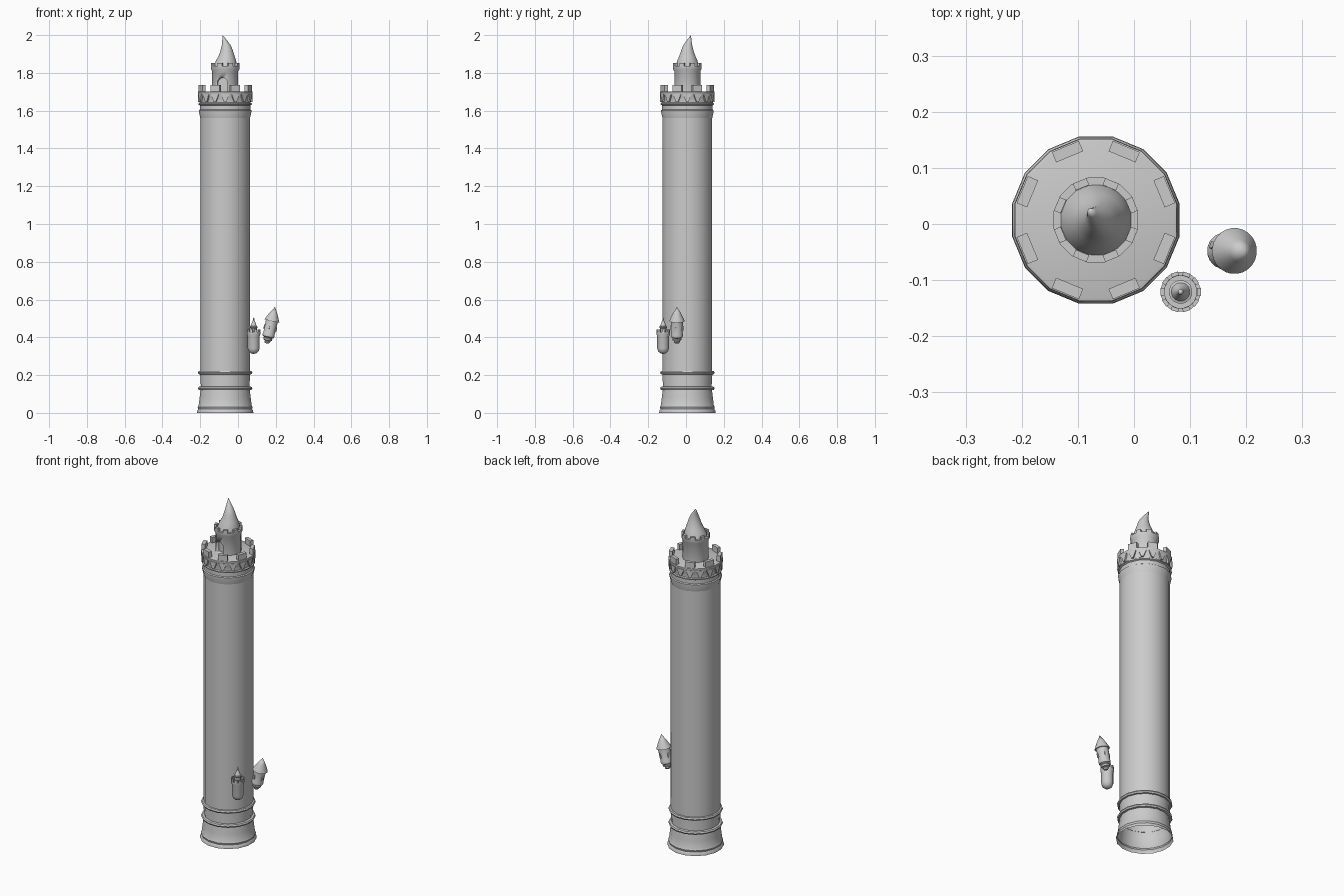
import bpy, bmesh
from math import sin, cos, pi, radians
from mathutils import Matrix, Vector

if "Cube" in bpy.data.objects:
    bpy.data.objects.remove(bpy.data.objects["Cube"], do_unlink=True)

stone = bpy.data.materials.new("grey_stone")
stone.use_nodes = True
stone.diffuse_color = (0.6, 0.6, 0.6, 1)
stone.node_tree.nodes["Principled BSDF"].inputs["Base Color"].default_value = (0.6, 0.6, 0.6, 1)

TOWER = Matrix.Translation((-0.068, 0.007, 0))
SMALL = Matrix.Translation((0.083, -0.121, 0))
LEANING = Matrix.Translation((0.152, -0.048, 0.367)) @ Matrix.Rotation(radians(12.8), 4, 'Y')


def finish(name, bm, frame, angle=32):
    bmesh.ops.remove_doubles(bm, verts=bm.verts, dist=1e-5)
    bmesh.ops.recalc_face_normals(bm, faces=bm.faces)
    mesh = bpy.data.meshes.new(name)
    bm.to_mesh(mesh)
    bm.free()
    mesh.materials.append(stone)
    mesh.shade_smooth()
    mesh.set_sharp_from_angle(angle=radians(angle))
    obj = bpy.data.objects.new(name, mesh)
    bpy.context.collection.objects.link(obj)
    obj.matrix_world = frame
    return obj


def lathe(name, frame, profile, sides=16):
    """Turn (radius, z[, dx, dy]) points about the frame's z axis."""
    bm = bmesh.new()
    rings = []
    for point in profile:
        r, z, dx, dy = (tuple(point) + (0, 0))[:4]
        angles = [2 * pi * (i + 0.5) / sides for i in range(sides)]
        rings.append([bm.verts.new((dx + r * cos(a), dy + r * sin(a), z)) for a in angles])
    for low, high in zip(rings, rings[1:]):
        for i in range(sides):
            j = (i + 1) % sides
            bm.faces.new((low[i], low[j], high[j], high[i]))
    return finish(name, bm, frame)


def blocks(name, frame, count, radius, z, size, start=0.0, foot=1.0):
    """Ring of blocks; foot scales the width at the bottom."""
    bm = bmesh.new()
    for k in range(count):
        turn = Matrix.Rotation(2 * pi * k / count + start, 4, 'Z')
        for v in bmesh.ops.create_cube(bm, size=1)["verts"]:
            width = size[1] * (foot if v.co.z < 0 else 1)
            v.co = turn @ Vector((radius + v.co.x * size[0], v.co.y * width, z + v.co.z * size[2]))
    return finish(name, bm, frame, 20)


def arch(name, frame, angle, radius, z, width, height, depth):
    """Arched prism standing across a radius at the given angle."""
    bm = bmesh.new()
    w = width / 2
    outline = [(-w, 0), (w, 0), (w, height * 0.72), (w * 0.6, height * 0.92),
               (0, height), (-w * 0.6, height * 0.92), (-w, height * 0.72)]
    turn = Matrix.Rotation(angle, 4, 'Z')
    face = bm.faces.new([bm.verts.new(turn @ Vector((radius, y, z + h))) for y, h in outline])
    out = bmesh.ops.extrude_face_region(bm, geom=[face])["geom"]
    shift = turn @ Vector((depth, 0, 0))
    bmesh.ops.translate(bm, vec=shift, verts=[v for v in out if isinstance(v, bmesh.types.BMVert)])
    return finish(name, bm, frame, 20)


# Main shaft, open underneath
lathe("tower_base", TOWER, [
    (0.152, 0), (0.151, 0.012), (0.145, 0.02), (0.148, 0.03), (0.143, 0.04),
    (0.138, 0.08), (0.133, 0.12)])
lathe("tower_plinth", TOWER, [(0.133, 0.12), (0.131, 0.14), (0.135, 0.205), (0.134, 0.225)])
lathe("tower_shaft", TOWER, [(0.134, 0.225), (0.134, 1.56)])
for label, z in (("lower", 0.13), ("upper", 0.213)):
    lathe(label + "_base_ring", TOWER, [
        (0.131, z - 0.01), (0.143, z - 0.008), (0.147, z), (0.143, z + 0.008), (0.131, z + 0.01)])

# Flared collar and battlement
lathe("collar", TOWER, [
    (0.134, 1.56), (0.142, 1.595), (0.142, 1.602), (0.136, 1.606), (0.136, 1.632)])
lathe("battlement", TOWER, [
    (0.136, 1.628), (0.144, 1.632), (0.144, 1.638), (0.138, 1.642), (0.139, 1.672),
    (0.147, 1.69), (0.147, 1.7), (0.141, 1.702), (0, 1.702)])
blocks("corbels", TOWER, 16, 0.138, 1.666, (0.014, 0.045, 0.042), 0, 0.25)
blocks("battlement_merlons", TOWER, 8, 0.132, 1.716, (0.02, 0.052, 0.038), pi / 8)

# Upper turret with a recessed doorway
turret = lathe("upper_turret", TOWER, [
    (0, 1.69), (0.07, 1.69), (0.07, 1.808), (0.077, 1.82), (0.077, 1.836),
    (0.063, 1.836), (0.063, 1.828), (0, 1.828)])
cutter = arch("doorway_cutter", TOWER, radians(-103), 0.042, 1.702, 0.056, 0.074, 0.06)
cutter.hide_render = True
cut = turret.modifiers.new("doorway", 'BOOLEAN')
cut.object = cutter
cut.solver = 'EXACT'
bpy.context.view_layer.objects.active = turret
turret.select_set(True)
bpy.ops.object.modifier_apply(modifier=cut.name)
bpy.data.objects.remove(cutter, do_unlink=True)
blocks("turret_merlons", TOWER, 8, 0.069, 1.843, (0.013, 0.026, 0.018), pi / 8)

# Bent pointed roof
lathe("bent_roof", TOWER, [
    (0, 1.828), (0.065, 1.828), (0.06, 1.845, 0.002), (0.053, 1.867, 0.005),
    (0.045, 1.885, 0.007), (0.037, 1.905, 0.008), (0.031, 1.925, 0.008),
    (0.024, 1.945, 0.006, 0.002), (0.016, 1.965, 0, 0.007),
    (0.008, 1.983, -0.007, 0.013), (0, 2, -0.014, 0.02)], 24)

# Small hanging turret
lathe("small_turret", SMALL, [
    (0, 0.312), (0.014, 0.315), (0.026, 0.325), (0.032, 0.342), (0.032, 0.405),
    (0.036, 0.415), (0.036, 0.428), (0.029, 0.428), (0.029, 0.422), (0, 0.422)])
blocks("small_merlons", SMALL, 10, 0.0325, 0.434, (0.007, 0.013, 0.016))
lathe("small_lantern", SMALL, [
    (0.018, 0.422), (0.017, 0.448), (0.021, 0.452), (0.021, 0.458), (0.015, 0.46)])
lathe("small_spire", SMALL, [
    (0, 0.456), (0.018, 0.456), (0.01, 0.476), (0.004, 0.492), (0.005, 0.497), (0, 0.507)])

# Leaning turret with a stepped foot
lathe("leaning_turret", LEANING, [
    (0, 0), (0.011, 0.002), (0.016, 0.01), (0.014, 0.015), (0.023, 0.018),
    (0.025, 0.027), (0.022, 0.031), (0.031, 0.037), (0.033, 0.048), (0.031, 0.053),
    (0.033, 0.127)])
lathe("leaning_roof", LEANING, [
    (0, 0.122), (0.041, 0.122), (0.034, 0.138), (0.02, 0.166), (0, 0.199)], 24)
for k in range(4):
    arch("leaning_window_%d" % k, LEANING, radians(90 * k - 18), 0.03, 0.072, 0.012, 0.026, 0.005)
